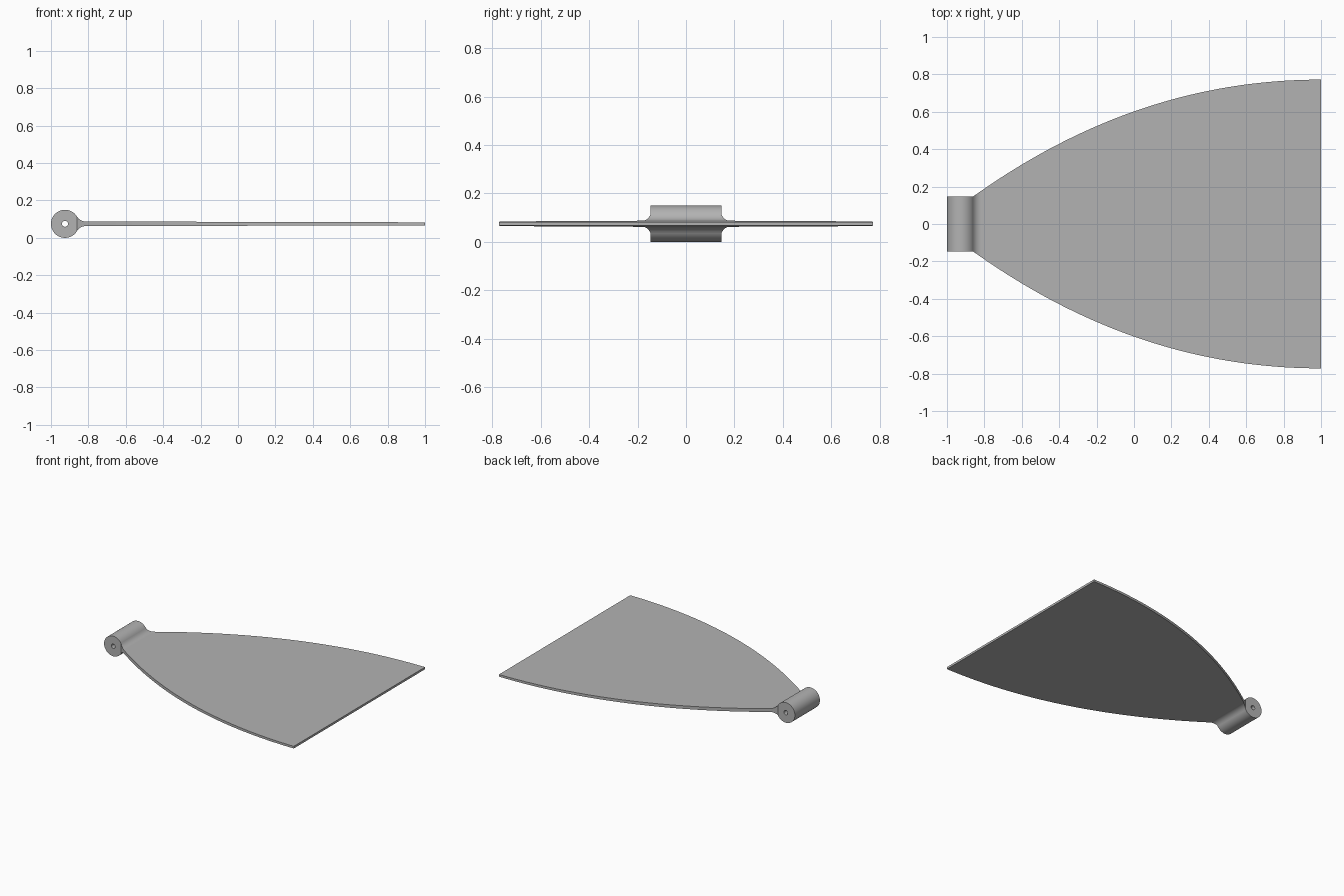
import bpy, bmesh, math

if "Cube" in bpy.data.objects:
    bpy.data.objects.remove(bpy.data.objects["Cube"], do_unlink=True)

HUB_X, MID_Z, HUB_R, HOLE_R, HUB_HALF = -0.925, 0.075, 0.075, 0.016, 0.147
FILLET_R, FILLET_END = 0.053, -0.815
ROOT_T, TIP_T = 0.0125, 0.008

grey = bpy.data.materials.new("plain grey")
grey.use_nodes = True
color = (0.45, 0.45, 0.45, 1)
grey.diffuse_color = color
grey.node_tree.nodes["Principled BSDF"].inputs["Base Color"].default_value = color


def finish(name, bm):
    bmesh.ops.recalc_face_normals(bm, faces=bm.faces)
    mesh = bpy.data.meshes.new(name)
    bm.to_mesh(mesh)
    bm.free()
    mesh.materials.append(grey)
    obj = bpy.data.objects.new(name, mesh)
    bpy.context.collection.objects.link(obj)
    bpy.ops.object.select_all(action="DESELECT")
    obj.select_set(True)
    bpy.context.view_layer.objects.active = obj
    bpy.ops.object.shade_smooth_by_angle(angle=math.radians(30))


def loft(bm, rings, closed=False):
    n = len(rings[0])
    pairs = list(zip(rings, rings[1:]))
    if closed:
        pairs.append((rings[-1], rings[0]))
    for a, b in pairs:
        for i in range(n):
            j = (i + 1) % n
            bm.faces.new((a[i], a[j], b[j], b[i]))


# Hinge barrel: a tube along y with a narrow pin hole
bm = bmesh.new()
SIDES = 64
rings = []
for r, y in ((HUB_R, -HUB_HALF), (HUB_R, HUB_HALF), (HOLE_R, HUB_HALF), (HOLE_R, -HUB_HALF)):
    angles = [2 * math.pi * i / SIDES for i in range(SIDES)]
    rings.append([bm.verts.new((HUB_X + r * math.cos(a), y, MID_Z + r * math.sin(a)))
                  for a in angles])
loft(bm, rings, closed=True)
finish("hinge_barrel", bm)


# Blade: flat flared plate, thinning to the tip, with a fillet into the barrel
def half_width(x):
    u = 1 - x
    return 0.772 - 0.158 * u ** 2 - 0.0122 * u ** 3


def half_thickness(x):
    t = ROOT_T + (TIP_T - ROOT_T) * (x - FILLET_END) / (1 - FILLET_END)
    if x < FILLET_END:
        t = ROOT_T + FILLET_R - math.sqrt(FILLET_R ** 2 - (x - FILLET_END) ** 2)
    return t


start = HUB_X + (FILLET_END - HUB_X) * HUB_R / (HUB_R + FILLET_R)
stations = [start + (FILLET_END - start) * i / 10 for i in range(10)]
stations += [FILLET_END + (1 - FILLET_END) * i / 40 for i in range(41)]

bm = bmesh.new()
rings = []
for x in stations:
    w, t = half_width(x), half_thickness(x)
    rings.append([bm.verts.new((x, sy * w, MID_Z + sz * t))
                  for sy, sz in ((-1, -1), (1, -1), (1, 1), (-1, 1))])
loft(bm, rings)
bm.faces.new(rings[0])
bm.faces.new(rings[-1])
finish("blade", bm)
